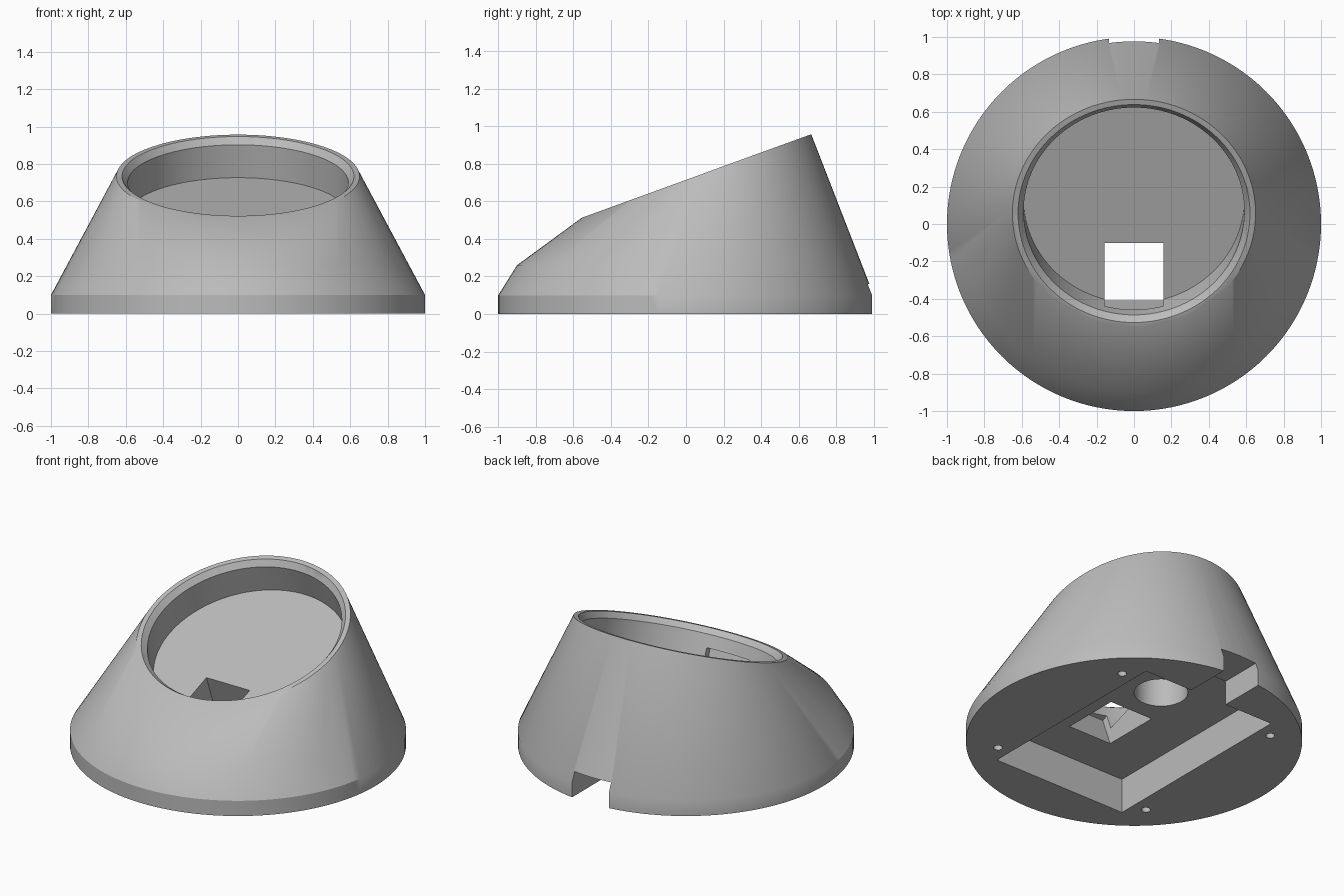
import bpy, bmesh, math
from mathutils import Matrix, Vector

if "Cube" in bpy.data.objects:
    bpy.data.objects.remove(bpy.data.objects["Cube"])

SEG = 128
TILT = Matrix.Rotation(math.radians(20), 4, 'X')
TOP = Matrix.Translation((0, 0.056, 0.735)) @ TILT   # frame of the slanted top

grey = bpy.data.materials.new("grey_plastic")
grey.diffuse_color = (0.5, 0.5, 0.5, 1)
grey.use_nodes = True
grey.node_tree.nodes["Principled BSDF"].inputs["Base Color"].default_value = grey.diffuse_color


def add_object(name, bm):
    bmesh.ops.recalc_face_normals(bm, faces=bm.faces)
    mesh = bpy.data.meshes.new(name)
    bm.to_mesh(mesh)
    bm.free()
    obj = bpy.data.objects.new(name, mesh)
    bpy.context.collection.objects.link(obj)
    mesh.materials.append(grey)
    return obj


def ring(bm, r, z, frame=Matrix(), seg=SEG):
    return [bm.verts.new(frame @ Vector((r * math.cos(2 * math.pi * i / seg),
                                         r * math.sin(2 * math.pi * i / seg), z)))
            for i in range(seg)]


def turned(name, profile, frame=Matrix(), seg=SEG):
    """Closed solid of revolution from (radius, height) pairs."""
    bm = bmesh.new()
    rings = [ring(bm, r, z, frame, seg) for r, z in profile]
    for a, b in zip(rings, rings[1:]):
        for i in range(seg):
            j = (i + 1) % seg
            bm.faces.new((a[i], a[j], b[j], b[i]))
    bm.faces.new(rings[0][::-1])
    bm.faces.new(rings[-1])
    return add_object(name, bm)


def block(name, lo, hi, frame=Matrix()):
    bm = bmesh.new()
    bmesh.ops.create_cube(bm, size=1)
    for v in bm.verts:
        v.co = frame @ Vector([(a + b) / 2 + c * (b - a)
                               for a, b, c in zip(lo, hi, v.co)])
    return add_object(name, bm)


# Body: hull of the round base, a shoulder ring and the slanted top disc
bm = bmesh.new()
for r, z, frame in ((1, 0, Matrix()), (1, 0.1, Matrix()), (0.9, 0.26, Matrix()), (0.65, 0, TOP)):
    ring(bm, r, z, frame)
hull = bmesh.ops.convex_hull(bm, input=bm.verts)
bmesh.ops.delete(bm, geom=list({v for v in hull["geom_interior"] + hull["geom_unused"]
                                if isinstance(v, bmesh.types.BMVert)}), context='VERTS')
bmesh.ops.dissolve_limit(bm, angle_limit=0.0005, verts=bm.verts, edges=bm.edges)
body = add_object("stand_body", bm)

cutters = [
    # Round pocket with a chamfered mouth
    turned("pocket_cutter", [(0.59, -0.223), (0.59, -0.036), (0.62, 0), (0.62, 0.2)], TOP),
    # Recess under the base and cable notch at the back
    block("recess_cutter", (-0.485, -0.69, -0.2), (0.485, 0.69, 0.227)),
    block("notch_cutter", (-0.133, 0.6, -0.1), (0.133, 1.2, 0.16)),
    # Slanted connector opening between recess and pocket
    block("connector_cutter", (-0.157, -0.61, -0.573), (0.157, -0.25, -0.118), TOP),
    # Blind bore in the recess ceiling
    turned("bore_cutter", [(0.16, 0.1), (0.16, 0.47)], Matrix.Translation((0, 0.25, 0)), 64),
]
# Screw holes
for sx in (-1, 1):
    for sy in (-1, 1):
        cutters.append(turned("screw_cutter", [(0.027, -0.1), (0.027, 0.15)],
                              Matrix.Translation((sx * 0.575, sy * 0.575, 0)), 24))

bpy.context.view_layer.objects.active = body
body.select_set(True)
for c in cutters:
    mod = body.modifiers.new(c.name, 'BOOLEAN')
    mod.operation = 'DIFFERENCE'
    mod.solver = 'EXACT'
    mod.object = c
    bpy.ops.object.modifier_apply(modifier=mod.name)
    bpy.data.objects.remove(c)

bpy.ops.object.shade_smooth_by_angle(angle=math.radians(30))
